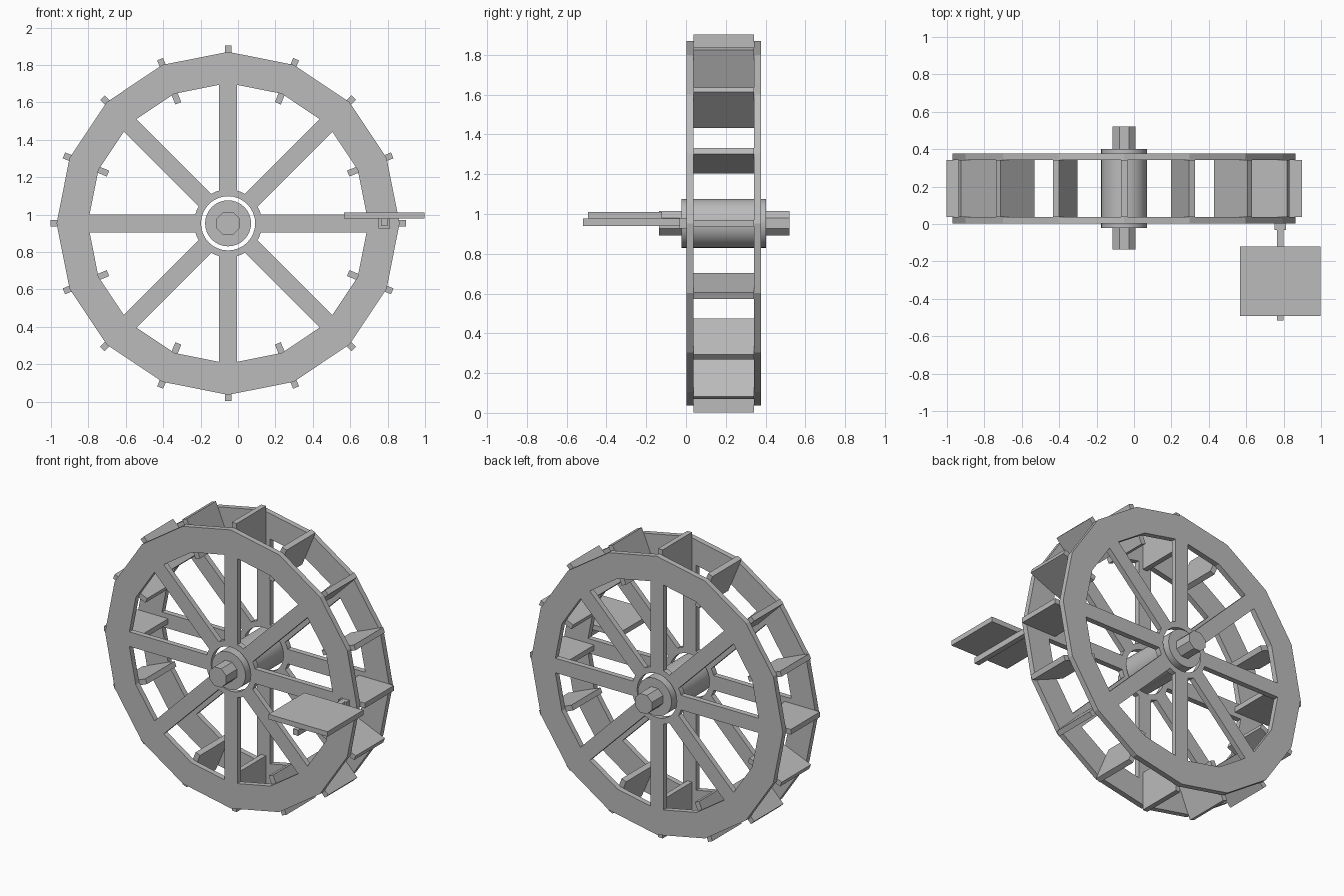
import bpy, bmesh, math
from mathutils import Matrix, Vector

cube = bpy.data.objects.get("Cube")
if cube:
    bpy.data.objects.remove(cube, do_unlink=True)

CX, CZ = -0.053, 0.953        # wheel centre
CENTRE = Matrix.Translation((CX, 0, CZ))
SIDES = 16
RIM_OUT, RIM_IN = 0.917, 0.75
FRONT, BACK = (0.002, 0.038), (0.342, 0.378)   # depth of the two wheel sides

grey = bpy.data.materials.new("weathered grey")
grey.use_nodes = True
colour = (0.5, 0.5, 0.5, 1)
grey.diffuse_color = colour
grey.node_tree.nodes["Principled BSDF"].inputs["Base Color"].default_value = colour


def finish(name, bm, smooth=False):
    bmesh.ops.recalc_face_normals(bm, faces=bm.faces)
    mesh = bpy.data.meshes.new(name)
    bm.to_mesh(mesh)
    bm.free()
    mesh.materials.append(grey)
    obj = bpy.data.objects.new(name, mesh)
    bpy.context.collection.objects.link(obj)
    if smooth:
        bpy.ops.object.select_all(action='DESELECT')
        obj.select_set(True)
        bpy.context.view_layer.objects.active = obj
        bpy.ops.object.shade_smooth_by_angle(angle=math.radians(30))
    return obj


def add_box(bm, x, y, z, matrix=Matrix()):
    """Box from (low, high) ranges, then moved by matrix."""
    lo, hi = Vector((x[0], y[0], z[0])), Vector((x[1], y[1], z[1]))
    place = Matrix.Translation((lo + hi) / 2) @ Matrix.Diagonal((*(hi - lo), 1))
    bmesh.ops.create_cube(bm, size=1, matrix=matrix @ place)


def add_ring(bm, r_out, r_in, sides, depth):
    """Flat annulus with square edges around the wheel centre."""
    loops = []
    for r, y in ((r_out, depth[0]), (r_out, depth[1]), (r_in, depth[1]), (r_in, depth[0])):
        loops.append([bm.verts.new((CX + r * math.cos(a), y, CZ + r * math.sin(a)))
                      for a in (2 * math.pi * i / sides for i in range(sides))])
    for k in range(4):
        p, q = loops[k], loops[(k + 1) % 4]
        for i in range(sides):
            j = (i + 1) % sides
            bm.faces.new((p[i], p[j], q[j], q[i]))


def cylinder(name, radius, sides, y, turn=0, smooth=False):
    bm = bmesh.new()
    m = (Matrix.Translation((CX, (y[0] + y[1]) / 2, CZ))
         @ Matrix.Rotation(math.pi / 2, 4, 'X') @ Matrix.Rotation(turn, 4, 'Z'))
    bmesh.ops.create_cone(bm, cap_ends=True, segments=sides, radius1=radius,
                          radius2=radius, depth=y[1] - y[0], matrix=m)
    return finish(name, bm, smooth)


def spin(i, count):
    return CENTRE @ Matrix.Rotation(2 * math.pi * i / count, 4, 'Y')


# Wheel sides: rim, spokes and hub ring
for side, depth in (("front", FRONT), ("back", BACK)):
    bm = bmesh.new()
    add_ring(bm, RIM_OUT, RIM_IN, SIDES, depth)
    finish(side + "_rim", bm)

    bm = bmesh.new()
    for i in range(8):
        add_box(bm, (0.17, RIM_IN), depth, (-0.048, 0.048), spin(i, 8))
    finish(side + "_spokes", bm)

    bm = bmesh.new()
    add_ring(bm, 0.182, 0.145, 32, depth)
    finish(side + "_hub_ring", bm, True)

# Paddles between the two rims
bm = bmesh.new()
for i in range(SIDES):
    add_box(bm, (0.695, 0.95), (FRONT[1], BACK[0]), (-0.017, 0.017), spin(i, SIDES))
finish("paddles", bm)

# Hub and octagonal axle
cylinder("hub", 0.123, 32, (-0.022, 0.402), smooth=True)
cylinder("axle", 0.067, 8, (-0.135, 0.52), math.pi / 8)

# Crank: socket on the rim, arm and flat pedal
bm = bmesh.new()
add_box(bm, (0.752, 0.812), (-0.032, 0.002), (0.926, 0.94))
for x in ((0.752, 0.764), (0.8, 0.812)):
    add_box(bm, x, (-0.032, 0.002), (0.94, 0.98))
finish("arm_socket", bm)

bm = bmesh.new()
add_box(bm, (0.764, 0.8), (-0.517, 0.002), (0.94, 0.978))
finish("pedal_arm", bm)

bm = bmesh.new()
add_box(bm, (0.567, 0.997), (-0.492, -0.12), (0.978, 1.011))
finish("pedal_board", bm)
